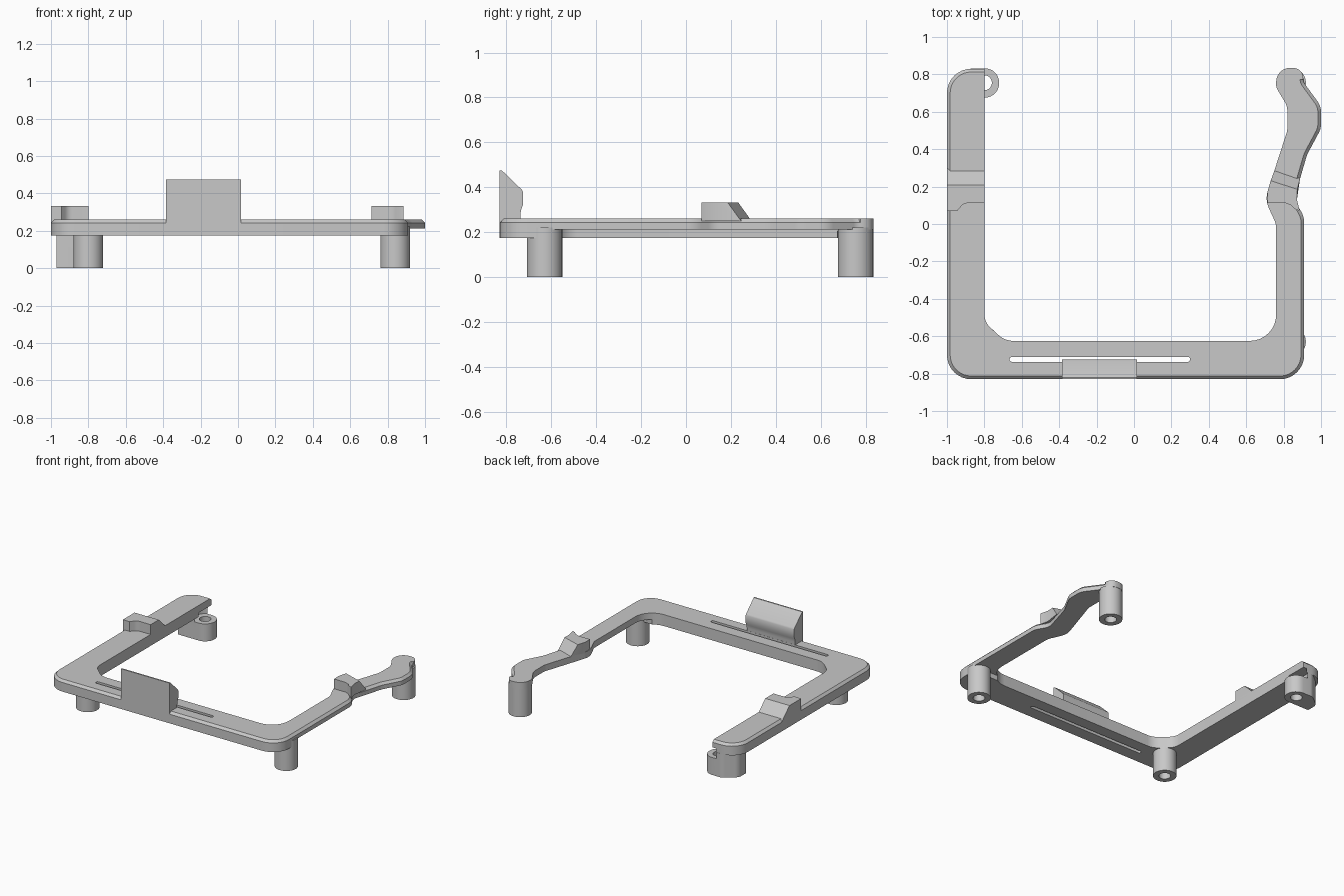
import bpy, bmesh, math
from mathutils import Vector

if "Cube" in bpy.data.objects:
    bpy.data.objects.remove(bpy.data.objects["Cube"], do_unlink=True)

grey = bpy.data.materials.new("plain grey")
grey.use_nodes = True
grey.diffuse_color = (0.58, 0.58, 0.58, 1)
grey.node_tree.nodes["Principled BSDF"].inputs["Base Color"].default_value = grey.diffuse_color


def rounded(corners, steps=8):
    """Turn (x, y, radius) corners into a closed outline with true arcs."""
    out = []
    for i, (x, y, r) in enumerate(corners):
        p = Vector((x, y))
        a = (Vector(corners[i - 1][:2]) - p).normalized()
        b = (Vector(corners[(i + 1) % len(corners)][:2]) - p).normalized()
        if r == 0:
            out.append(p)
            continue
        half = a.angle(b) / 2
        centre = p + (a + b).normalized() * (r / math.sin(half))
        reach = r / math.tan(half)
        u, v = p + a * reach - centre, p + b * reach - centre
        turn = u.angle(v)
        for k in range(steps + 1):
            t = k / steps
            out.append(centre + (u * math.sin((1 - t) * turn) + v * math.sin(t * turn)) / math.sin(turn))
    return out


def finish(name, bm):
    bmesh.ops.recalc_face_normals(bm, faces=bm.faces)
    mesh = bpy.data.meshes.new(name)
    bm.to_mesh(mesh)
    bm.free()
    mesh.materials.append(grey)
    ob = bpy.data.objects.new(name, mesh)
    bpy.context.collection.objects.link(ob)
    return ob


def loft(name, low, high, chamfer=0, chamfered=0):
    """Join two matching rings of points; optionally chamfer the first top edges."""
    bm = bmesh.new()
    lo = [bm.verts.new(p) for p in low]
    hi = [bm.verts.new(p) for p in high]
    n = len(lo)
    bm.faces.new(lo)
    bm.faces.new(hi)
    for i in range(n):
        bm.faces.new((lo[i], lo[(i + 1) % n], hi[(i + 1) % n], hi[i]))
    if chamfer:
        edges = [bm.edges.get((hi[i], hi[i + 1])) for i in range(chamfered)]
        bmesh.ops.recalc_face_normals(bm, faces=bm.faces)
        bmesh.ops.bevel(bm, geom=edges, offset=chamfer, segments=1, affect='EDGES')
    return finish(name, bm)


def prism(name, outline, z0, z1, **kw):
    return loft(name, [(x, y, z0) for x, y in outline], [(x, y, z1) for x, y in outline], **kw)


def circle(x, y, r, n=40):
    return [(x + r * math.cos(math.tau * k / n), y + r * math.sin(math.tau * k / n)) for k in range(n)]


def box(x0, x1, y0, y1):
    return [(x0, y0), (x1, y0), (x1, y1), (x0, y1)]


def cut(ob, cutter):
    mod = ob.modifiers.new("cut", 'BOOLEAN')
    mod.operation, mod.solver, mod.object = 'DIFFERENCE', 'EXACT', cutter
    bpy.context.view_layer.objects.active = ob
    bpy.ops.object.modifier_apply(modifier=mod.name)
    bpy.data.objects.remove(cutter, do_unlink=True)


TOP, BASE, THIN = 0.26, 0.175, 0.212

# Open frame: straight arm, front bar and flexible curved arm in one outline
outer = [(-0.8, 0.83, 0), (-1, 0.83, 0.13), (-1, -0.83, 0.13), (0.91, -0.83, 0.13),
         (0.91, 0.04, 0.12), (0.855, 0.13, 0.08), (0.925, 0.37, 0.2), (1, 0.51, 0.1),
         (1, 0.63, 0.1), (0.905, 0.76, 0.05)]
inner = [(0.905, 0.835, 0.055), (0.76, 0.835, 0.075), (0.76, 0.73, 0.06), (0.82, 0.63, 0.1),
         (0.82, 0.5, 0.1), (0.7, 0.13, 0.13), (0.76, 0.0, 0.1), (0.76, -0.625, 0.14),
         (-0.69, -0.625, 0.12), (-0.8, -0.525, 0.1)]
frame = prism("frame", rounded(outer + inner), BASE, TOP,
              chamfer=0.017, chamfered=9 * (len(outer) - 1))
cut(frame, prism("arm_relief", box(0.5, 1.2, -0.6, 1.0), 0.1, THIN))
cut(frame, prism("slot", rounded([(-0.665, -0.737, 0.012), (0.3, -0.737, 0.012),
                                  (0.3, -0.711, 0.012), (-0.665, -0.711, 0.012)], 4), 0.1, 0.3))
cut(frame, prism("screw_recess", circle(-0.8, 0.755, 0.08), 0.1, 0.205))

# Round posts with screw holes from below
posts = []
for name, x, y, top in (("front_right_post", -0.8, -0.63, BASE + 0.01),
                        ("front_left_post", 0.84, -0.63, THIN + 0.01),
                        ("back_left_post", 0.84, 0.755, THIN + 0.01)):
    post = prism(name, circle(x, y, 0.079), 0, top)
    cut(post, prism("hole", circle(x, y, 0.04), -0.1, 0.15))
    posts.append(post)

# Elongated post under the straight arm tip, stepped down for the screw head
shape = rounded([(-0.721, 0.676, 0.076), (-0.721, 0.832, 0.076), (-0.88, 0.832, 0.06),
                 (-0.97, 0.76, 0.06), (-0.97, 0.676, 0)])
tip_post = prism("back_right_post", shape, 0, BASE + 0.002)
cut(tip_post, prism("recess", circle(-0.8, 0.755, 0.085), 0.13, 0.3))
cut(tip_post, prism("hole", circle(-0.8, 0.755, 0.04), -0.1, 0.3))
posts.append(tip_post)

# Front tab with a hooked profile
profile = [(-0.83, 0.2), (-0.83, 0.475), (-0.82, 0.475), (-0.73, 0.388), (-0.725, 0.378),
           (-0.725, 0.325), (-0.733, 0.305), (-0.738, 0.28), (-0.738, 0.2)]
tab = loft("front_tab", [(-0.385, y, z) for y, z in profile], [(0.015, y, z) for y, z in profile])

# Raised stops with a sloped back and a curved front
CLIP = 0.333
front = rounded([(-1, 0.07, 0), (-0.945, 0.07, 0), (-0.91, 0.112, 0.05), (-0.8, 0.112, 0)], 5)
right_stop = loft("right_stop",
                  [(x, y, 0.24) for x, y in front] + [(-0.8, 0.305, 0.24), (-1, 0.305, 0.24)],
                  [(x, y, CLIP) for x, y in front] + [(-0.8, 0.208, CLIP), (-1, 0.208, CLIP)])
edge = [(0.871, 0.13), (0.886, 0.07), (0.86, 0.08), (0.84, 0.1), (0.81, 0.112),
        (0.714, 0.112), (0.713, 0.17)]
left_stop = loft("left_stop",
                 [(x, y, 0.25) for x, y in edge] + [(0.753, 0.292, 0.25), (0.888, 0.245, 0.25)],
                 [(x, y, CLIP) for x, y in edge] + [(0.731, 0.232, CLIP), (0.873, 0.185, CLIP)])

bpy.ops.object.select_all(action='DESELECT')
for ob in [frame, tab, right_stop, left_stop] + posts:
    ob.select_set(True)
bpy.context.view_layer.objects.active = frame
bpy.ops.object.shade_smooth_by_angle(angle=math.radians(28))
